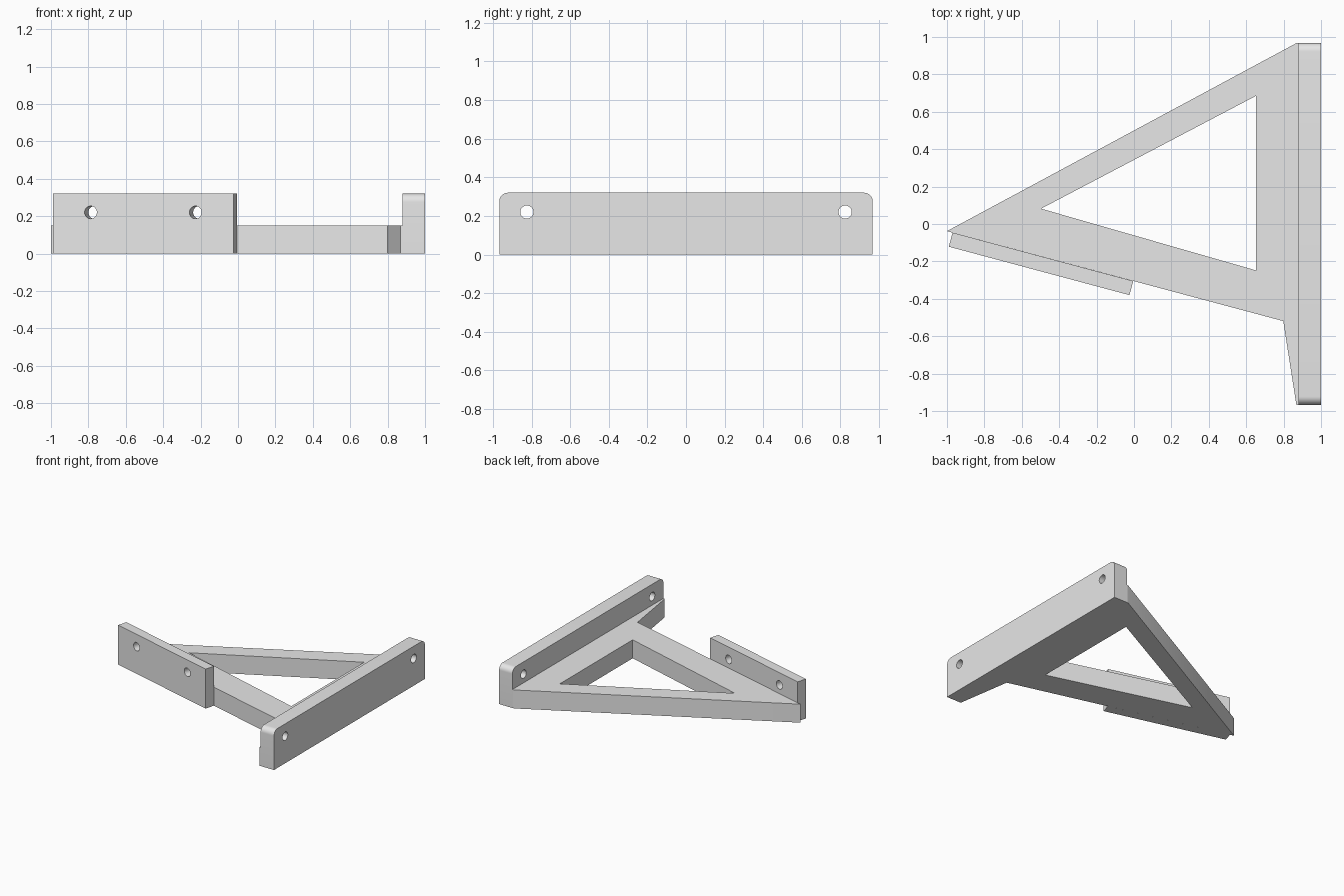
import bpy, bmesh
from math import sin, cos, pi, radians
from mathutils import Matrix, Vector

cube = bpy.data.objects.get("Cube")
if cube:
    bpy.data.objects.remove(cube, do_unlink=True)

grey = bpy.data.materials.new("light grey")
grey.use_nodes = True
grey.diffuse_color = (0.8, 0.8, 0.8, 1)
grey.node_tree.nodes["Principled BSDF"].inputs["Base Color"].default_value = grey.diffuse_color


def arc(cx, cy, r, start, end, steps):
    """Points along an arc, angles in degrees."""
    angles = [radians(start + (end - start) * i / steps) for i in range(steps + 1)]
    return [(cx + r * cos(a), cy + r * sin(a)) for a in angles]


def circle(cx, cy, r, n=32):
    return arc(cx, cy, r, 0, 360, n)[:-1]


def slab(name, loops, thickness, origin, u, v):
    """Extrude an outline with holes, drawn on axes u and v, along u x v."""
    curve = bpy.data.curves.new(name, 'CURVE')
    curve.dimensions = '2D'
    curve.fill_mode = 'BOTH'
    curve.extrude = thickness / 2
    for loop in loops:
        spline = curve.splines.new('POLY')
        spline.points.add(len(loop) - 1)
        for point, (a, b) in zip(spline.points, loop):
            point.co = (a, b, 0, 1)
        spline.use_cyclic_u = True
    helper = bpy.data.objects.new(name + "_outline", curve)
    bpy.context.collection.objects.link(helper)
    bpy.context.view_layer.update()
    graph = bpy.context.evaluated_depsgraph_get()
    mesh = bpy.data.meshes.new_from_object(helper.evaluated_get(graph))
    bpy.data.objects.remove(helper, do_unlink=True)
    bpy.data.curves.remove(curve)

    # Place the slab with its base face on the given plane
    u, v = Vector(u), Vector(v)
    w = u.cross(v)
    place = Matrix((u, v, w)).transposed().to_4x4()
    place.translation = Vector(origin) + w * thickness / 2
    bm = bmesh.new()
    bm.from_mesh(mesh)
    bmesh.ops.remove_doubles(bm, verts=bm.verts, dist=1e-5)
    bm.transform(place)
    bmesh.ops.recalc_face_normals(bm, faces=bm.faces)
    bm.to_mesh(mesh)
    bm.free()

    mesh.name = name
    mesh.materials.clear()
    mesh.materials.append(grey)
    obj = bpy.data.objects.new(name, mesh)
    bpy.context.collection.objects.link(obj)
    bpy.ops.object.select_all(action='DESELECT')
    obj.select_set(True)
    bpy.context.view_layer.objects.active = obj
    bpy.ops.object.shade_smooth_by_angle(angle=radians(30))
    return obj


HEIGHT, HALF, HOLE_Z, HOLE_R = 0.32, 0.967, 0.22, 0.034
UP = (0, 0, 1)

# Flat triangular frame with its open middle
outer = [(-1, -0.038), (0.868, HALF), (0.88, HALF), (0.88, -HALF),
         (0.868, -HALF), (0.798, -0.519)]
opening = [(-0.497, 0.082), (0.652, 0.685), (0.652, -0.248)]
slab("triangular_frame", [outer, opening], 0.15, (0, 0, 0), (1, 0, 0), (0, 1, 0))

# Long mounting wall with rounded upper corners and two screw holes
r = 0.045
wall = [(-HALF, 0), (HALF, 0)]
wall += arc(HALF - r, HEIGHT - r, r, 0, 90, 10)
wall += arc(r - HALF, HEIGHT - r, r, 90, 180, 10)
holes = [circle(side * 0.824, HOLE_Z, HOLE_R) for side in (-1, 1)]
slab("long_mounting_wall", [wall] + holes, 0.12, (0.88, 0, 0), (0, 1, 0), UP)

# Short mounting plate along the slanted front edge
tilt = radians(15)
plate = [(0, 0), (1, 0), (1, HEIGHT), (0, HEIGHT)]
holes = [circle(a, HOLE_Z, HOLE_R) for a in (0.21, 0.79)]
slab("short_mounting_plate", [plate] + holes, 0.078, (-0.97, -0.046, 0),
     (cos(tilt), -sin(tilt), 0), UP)
